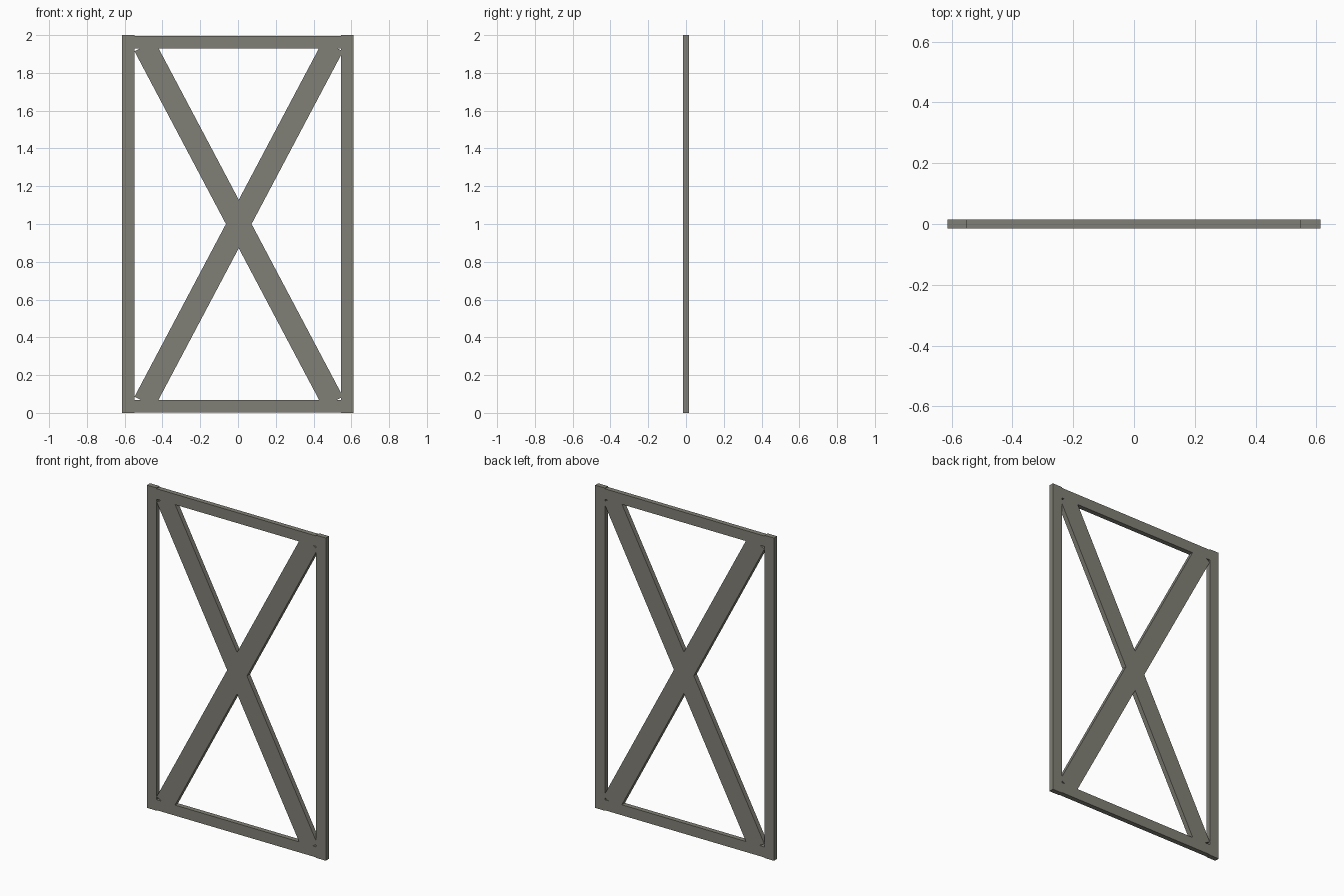
import bpy, bmesh, math
from mathutils import Matrix

if "Cube" in bpy.data.objects:
    bpy.data.objects.remove(bpy.data.objects["Cube"])

# single flat colour
mat = bpy.data.materials.new("weathered grey")
mat.diffuse_color = (0.22, 0.215, 0.18, 1.0)
mat.use_nodes = True
mat.node_tree.nodes["Principled BSDF"].inputs["Base Color"].default_value = mat.diffuse_color

THICK = 0.03


def board(name, cx, cz, width, height, angle=0.0):
    """Flat board in the XZ plane, turned about Y by angle (radians)."""
    bm = bmesh.new()
    m = (Matrix.Translation((cx, 0, cz)) @ Matrix.Rotation(angle, 4, 'Y')
         @ Matrix.Diagonal((width, THICK, height, 1)))
    bmesh.ops.create_cube(bm, size=1.0, matrix=m)
    me = bpy.data.meshes.new(name)
    bm.to_mesh(me)
    bm.free()
    me.materials.append(mat)
    ob = bpy.data.objects.new(name, me)
    bpy.context.collection.objects.link(ob)
    return ob


# upright stiles, full height
board("left_stile", -0.581, 1.0, 0.065, 2.0)
board("right_stile", 0.579, 1.0, 0.067, 2.0)

# horizontal rails between the stiles, set in slightly from their ends
board("top_rail", -0.0015, 1.9625, 1.096, 0.065)
board("bottom_rail", -0.0015, 0.0355, 1.096, 0.065)

# crossed diagonal braces with square-cut ends
tilt = math.radians(90 - 62.1)
for name, s in (("rising_brace", 1), ("falling_brace", -1)):
    board(name, 0.004, 1.0, 0.12, 2.132, s * tilt)
